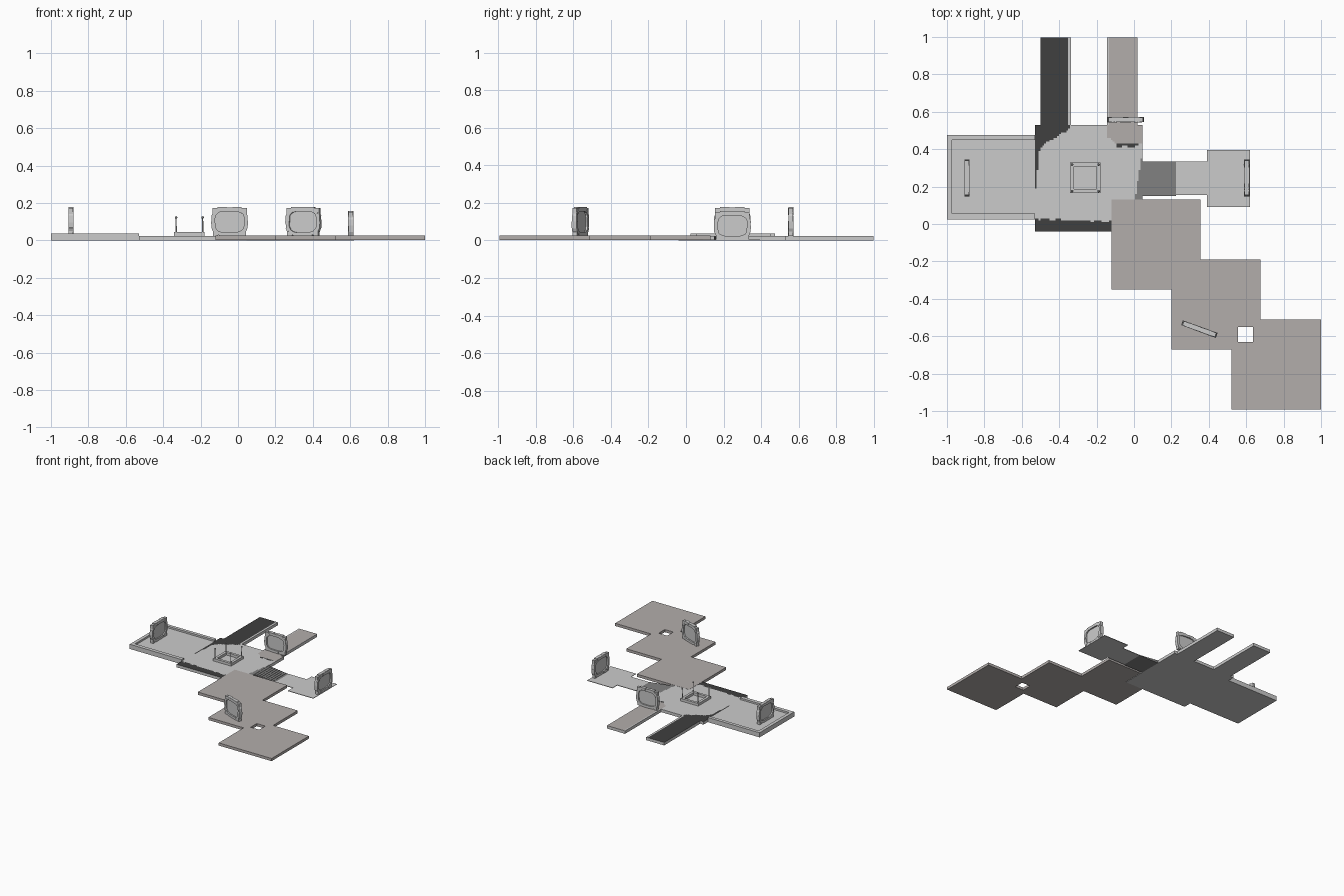
import bpy, bmesh, math, random
from mathutils import Matrix, Vector

if "Cube" in bpy.data.objects:
    bpy.data.objects.remove(bpy.data.objects["Cube"])

random.seed(4)


def mat(name, r, g, b):
    m = bpy.data.materials.new(name)
    m.diffuse_color = (r, g, b, 1)
    m.use_nodes = True
    m.node_tree.nodes["Principled BSDF"].inputs["Base Color"].default_value = m.diffuse_color
    return m


LIGHT = mat("light stone", 0.60, 0.60, 0.60)
BROWN = mat("warm stone", 0.45, 0.42, 0.41)
DARK = mat("dark stone", 0.05, 0.05, 0.05)
MID = mat("stair stone", 0.22, 0.22, 0.22)


def finish(name, bm, mats):
    bmesh.ops.recalc_face_normals(bm, faces=bm.faces)
    me = bpy.data.meshes.new(name)
    bm.to_mesh(me)
    bm.free()
    for m in mats:
        me.materials.append(m)
    ob = bpy.data.objects.new(name, me)
    bpy.context.collection.objects.link(ob)
    return ob


def add_box(bm, x0, x1, y0, y1, z0, z1, rot=None):
    size = Matrix.Diagonal((x1 - x0, y1 - y0, z1 - z0, 1))
    place = Matrix.Translation(((x0 + x1) / 2, (y0 + y1) / 2, (z0 + z1) / 2))
    bmesh.ops.create_cube(bm, size=1, matrix=place @ (rot or Matrix()) @ size)


def boxes(name, rows, mats):
    bm = bmesh.new()
    for r in rows:
        add_box(bm, *r)
    return finish(name, bm, mats)


def slab(name, xs, ys, z0, z1, mats, inside=None, paint=None):
    """Slab over grid cells; paint picks the material of each top cell."""
    bm = bmesh.new()
    V = {}
    def v(x, y):
        if (x, y) not in V:
            V[x, y] = bm.verts.new((x, y, z0))
        return V[x, y]
    cells = []
    for xa, xb in zip(xs, xs[1:]):
        for ya, yb in zip(ys, ys[1:]):
            if inside is None or inside((xa + xb) / 2, (ya + yb) / 2):
                cells.append(bm.faces.new((v(xa, ya), v(xb, ya), v(xb, yb), v(xa, yb))))
    top = bmesh.ops.extrude_face_region(bm, geom=cells, use_keep_orig=True)["geom"]
    bmesh.ops.translate(bm, vec=(0, 0, z1 - z0),
                        verts=[g for g in top if isinstance(g, bmesh.types.BMVert)])
    if paint:
        for f in bm.faces:
            c = f.calc_center_median()
            if c.z > z1 - 1e-5:
                f.material_index = paint(c.x, c.y)
    return finish(name, bm, mats)


def steps(a, b, n):
    return [a + (b - a) * i / n for i in range(n + 1)]


H = 0.024  # walking level
PAL = [LIGHT, BROWN, DARK, MID]


# central plaza, worn patches painted by region
def plaza_paint(x, y):
    j = 0.006 * math.sin(x * 90) + 0.004 * math.sin(y * 130)
    if y < 0.03 - 0.05 * (x + 0.53) + j * 0.7:
        return 2
    if x < -0.34 and y > 0.41 + 0.65 * (x + 0.5) + j:
        return 2
    if y > 0.15 and x < -0.53 + 0.11 * (y - 0.15) + j * 0.5:
        return 2
    if x > -0.14 and y > 0.43 + max(0, -0.1 - x) * 0.9:
        return 1
    if -0.09 < x < 0.03 and y > 0.415 + j:
        return 2
    if 0.13 < y < 0.38 and x > 0.16 * (y - 0.13) + 0.005:
        return 3
    return 0


slab("plaza", steps(-0.53, 0.045, 58), steps(-0.04, 0.53, 57), 0, H, PAL, None, plaza_paint)

# north roads, painted on top with a plain kerb strip
slab("dark_road", [-0.5, -0.352, -0.337], [0.53, 0.997], 0, H, PAL, None,
     lambda x, y: 2 if x < -0.352 else 0)
slab("warm_road", [-0.145, -0.133, 0.015, 0.02], [0.53, 0.997], 0, H, PAL, None,
     lambda x, y: 1 if -0.133 < x < 0.015 else 0)

# west terrace with raised rim
slab("west_terrace", [-1, -0.53], [0.025, 0.475], 0, H, [LIGHT])
boxes("terrace_rim", [(-1, -0.973, 0.025, 0.475, H, 0.038),
                      (-0.973, -0.53, 0.025, 0.055, H, 0.038),
                      (-0.973, -0.53, 0.448, 0.475, H, 0.038)], [LIGHT])

# three overlapping southern squares with one opening
SQ = [(-0.12, 0.355, -0.35, 0.13), (0.2, 0.675, -0.67, -0.19), (0.52, 1.0, -0.993, -0.51)]
HOLE = (0.557, 0.635, -0.632, -0.552)


def within(x, y, r):
    return r[0] < x < r[1] and r[2] < y < r[3]


slab("south_squares",
     sorted({c for r in SQ + [HOLE] for c in r[:2]}),
     sorted({c for r in SQ + [HOLE] for c in r[2:]}),
     0.003, H + 0.001, [BROWN],
     lambda x, y: any(within(x, y, r) for r in SQ) and not within(x, y, HOLE))

# east stairs going down to a thin landing
N = 9
W = (0.225 - 0.045) / N
boxes("east_stairs", [(0.045 + i * W, 0.045 + (i + 1) * W, 0.15, 0.335, 0,
                       H - (i + 1) * 0.02 / N) for i in range(N)], [MID])
slab("east_landing", [0.225, 0.39, 0.62], [0.09, 0.155, 0.335, 0.395], 0, 0.004, [LIGHT],
     lambda x, y: x > 0.39 or 0.155 < y < 0.335)

# altar: square curb with four corner posts
AX, AY, R, IN = -0.26, 0.247, 0.081, 0.06
boxes("altar_curb", [(AX - R, AX + R, AY - R, AY - IN, H, 0.045),
                     (AX - R, AX + R, AY + IN, AY + R, H, 0.045),
                     (AX - R, AX - IN, AY - IN, AY + IN, H, 0.045),
                     (AX + IN, AX + R, AY - IN, AY + IN, H, 0.045)], [LIGHT])
bm = bmesh.new()
for sx in (-1, 1):
    for sy in (-1, 1):
        px, py = AX + sx * 0.071, AY + sy * 0.071
        bmesh.ops.create_cone(bm, cap_ends=True, segments=8, radius1=0.004, radius2=0.003,
                              depth=0.08, matrix=Matrix.Translation((px, py, 0.08)))
        bmesh.ops.create_icosphere(bm, subdivisions=1, radius=0.008,
                                   matrix=Matrix.Translation((px, py, 0.122)))
finish("altar_posts", bm, [LIGHT])


# stone gates: ring of rough blocks around a thin panel
def arch(t, a, b):
    c, s = math.cos(t), math.sin(t)
    p = 0.62
    return Vector((math.copysign(abs(c) ** p, c) * a, 0,
                   0.075 + math.copysign(abs(s) ** p, s) * b))


def gate(name, x, y, z, angle):
    bm = bmesh.new()
    n = 22
    for i in range(n):
        t0, t1 = 2 * math.pi * i / n, 2 * math.pi * (i + 1) / n
        p, q = arch(t0, 0.088, 0.067), arch(t1, 0.088, 0.067)
        c, d = (p + q) / 2, q - p
        ln = d.length / 2 + 0.003
        th = random.uniform(0.009, 0.0115)
        dy = random.uniform(0.012, 0.0145)
        rot = Matrix.Rotation(-math.atan2(d.z, d.x), 4, 'Y')
        add_box(bm, c.x - ln, c.x + ln, -dy, dy, c.z - th, c.z + th, rot)
    for s in (-1, 1):  # corner blocks and capstones
        add_box(bm, s * 0.078 - 0.014, s * 0.078 + 0.014, -0.012, 0.012, 0.118, 0.148)
        add_box(bm, s * 0.04 - 0.025, s * 0.04 + 0.025, -0.013, 0.013, 0.138, 0.154)
        add_box(bm, s * 0.075 - 0.013, s * 0.075 + 0.013, -0.012, 0.012, 0, 0.03)
    ob = finish(name, bm, [LIGHT])
    bm = bmesh.new()
    f = bm.faces.new([bm.verts.new(arch(2 * math.pi * i / 32, 0.086, 0.065) + Vector((0, -0.003, 0)))
                      for i in range(32)])
    ext = bmesh.ops.extrude_face_region(bm, geom=[f], use_keep_orig=True)["geom"]
    bmesh.ops.translate(bm, vec=(0, 0.006, 0),
                        verts=[g for g in ext if isinstance(g, bmesh.types.BMVert)])
    panel = finish(name + "_panel", bm, [LIGHT])
    for o in (ob, panel):
        o.location = (x, y, z)
        o.rotation_euler.z = math.radians(angle)


gate("north_gate", -0.045, 0.558, H, 0)
gate("south_gate", 0.35, -0.562, H, -20)
gate("west_gate", -0.893, 0.247, H, 90)
gate("east_gate", 0.603, 0.247, 0.003, 90)
